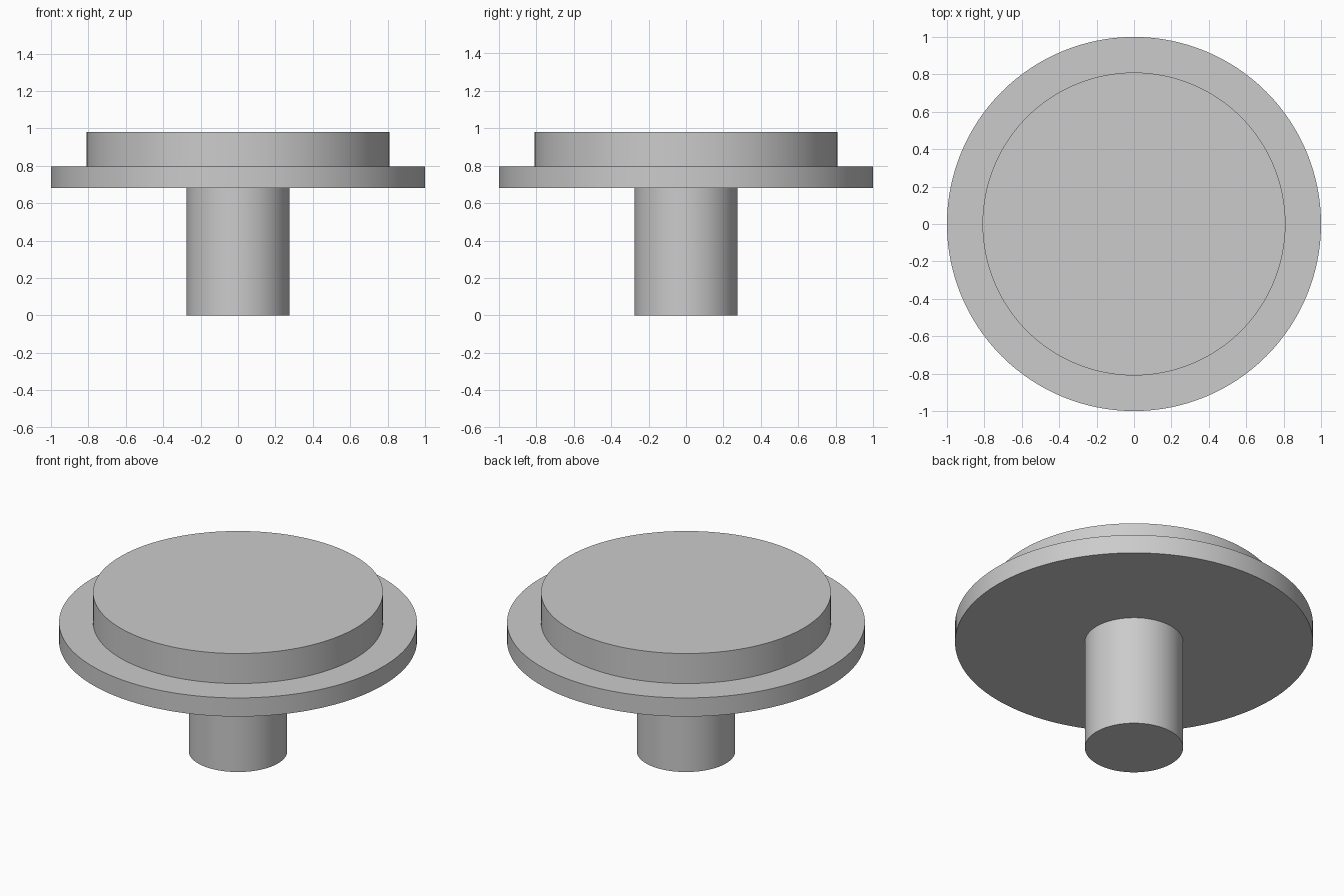
import bpy, bmesh, math

cube = bpy.data.objects.get("Cube")
if cube:
    bpy.data.objects.remove(cube, do_unlink=True)

SEGMENTS = 128

grey = bpy.data.materials.new("plain_grey")
grey.use_nodes = True
colour = (0.6, 0.6, 0.6, 1)
grey.diffuse_color = colour
grey.node_tree.nodes["Principled BSDF"].inputs["Base Color"].default_value = colour

# Half profile (radius, height): stem, wide flange, raised disc
stem_r, flange_r, disc_r = 0.275, 1.0, 0.81
stem_top, flange_top, disc_top = 0.68, 0.795, 0.98
profile = [
    (stem_r, 0), (stem_r, stem_top),
    (flange_r, stem_top), (flange_r, flange_top),
    (disc_r, flange_top), (disc_r, disc_top),
]

# Turn the profile into stacked rings, bridge them and cap both ends
bm = bmesh.new()
rings = []
for radius, height in profile:
    angles = [math.tau * i / SEGMENTS for i in range(SEGMENTS)]
    rings.append([bm.verts.new((radius * math.cos(a), radius * math.sin(a), height))
                  for a in angles])
for low, high in zip(rings, rings[1:]):
    for i in range(SEGMENTS):
        j = (i + 1) % SEGMENTS
        bm.faces.new((low[i], low[j], high[j], high[i]))
bm.faces.new(rings[0][::-1])
bm.faces.new(rings[-1])
bmesh.ops.recalc_face_normals(bm, faces=bm.faces)

mesh = bpy.data.meshes.new("flanged_disc_with_stem")
bm.to_mesh(mesh)
bm.free()
mesh.materials.append(grey)
plug = bpy.data.objects.new("flanged_disc_with_stem", mesh)
bpy.context.collection.objects.link(plug)

# Smooth round walls, crisp rims
bpy.ops.object.select_all(action="DESELECT")
plug.select_set(True)
bpy.context.view_layer.objects.active = plug
bpy.ops.object.shade_smooth_by_angle(angle=math.radians(30))
